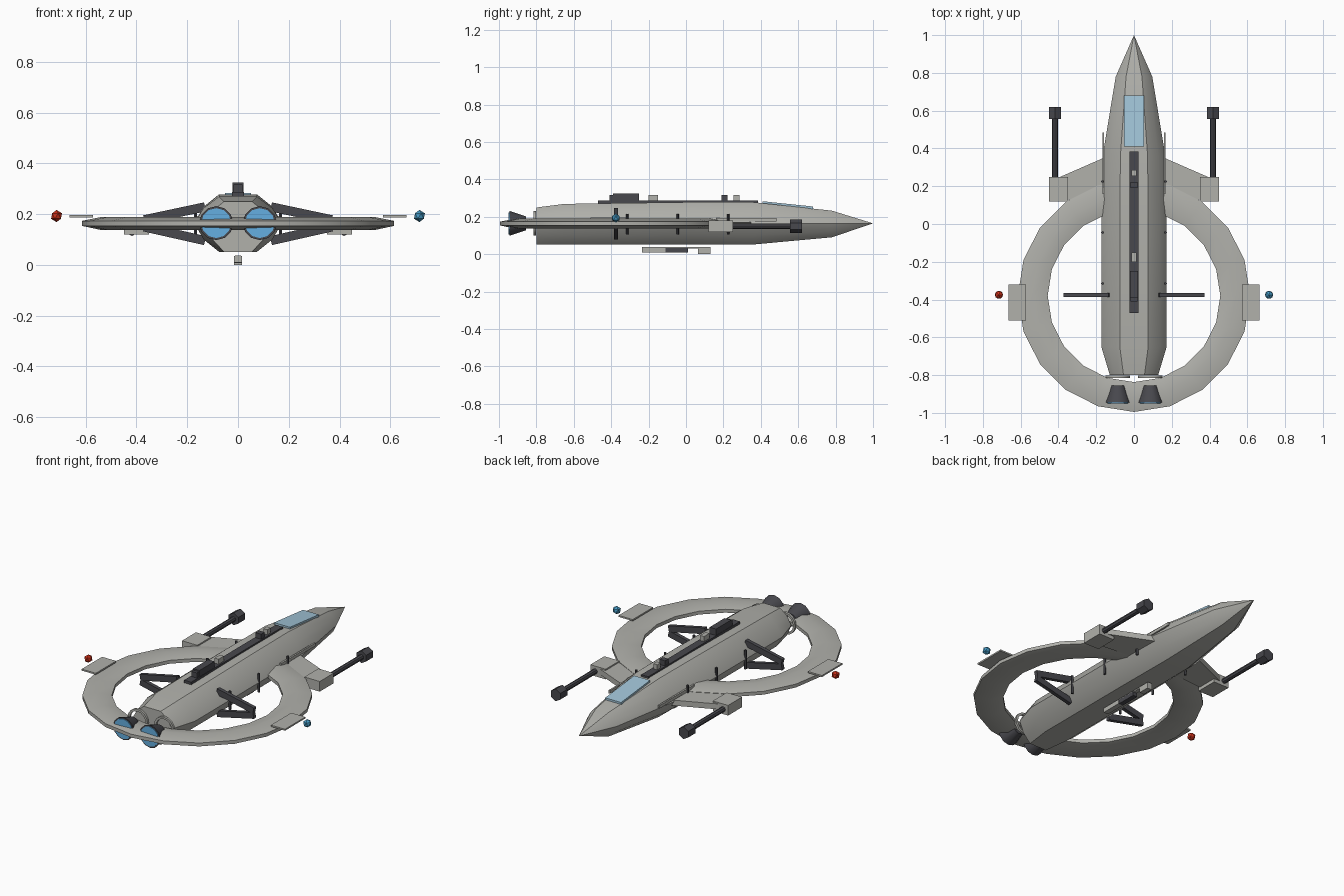
import bpy, bmesh, math
from mathutils import Vector

cube = bpy.data.objects.get("Cube")
if cube:
    bpy.data.objects.remove(cube, do_unlink=True)


def material(name, r, g, b):
    m = bpy.data.materials.new(name)
    m.use_nodes = True
    m.diffuse_color = (r, g, b, 1)
    m.node_tree.nodes["Principled BSDF"].inputs["Base Color"].default_value = (r, g, b, 1)
    return m


GREY = material("hull grey", 0.44, 0.44, 0.41)
DARK = material("dark metal", 0.065, 0.065, 0.075)
GLOW = material("engine blue", 0.13, 0.43, 0.75)
GLASS = material("canopy glass", 0.36, 0.56, 0.69)
RED = material("red light", 0.6, 0.03, 0.01)
BLUE = material("blue light", 0.06, 0.32, 0.55)
parts = []


def finish(name, bm, mat):
    bmesh.ops.recalc_face_normals(bm, faces=bm.faces)
    me = bpy.data.meshes.new(name)
    bm.to_mesh(me)
    bm.free()
    me.materials.append(mat)
    ob = bpy.data.objects.new(name, me)
    bpy.context.collection.objects.link(ob)
    parts.append(ob)
    return ob


def loft(name, rings, mat, closed=False):
    """Skin a list of equal-sized point rings; cap the ends unless closed."""
    bm = bmesh.new()
    vs = [[bm.verts.new(p) for p in ring] for ring in rings]
    n = len(vs[0])
    for i in range(len(vs) if closed else len(vs) - 1):
        a, b = vs[i], vs[(i + 1) % len(vs)]
        for j in range(n):
            k = (j + 1) % n
            bm.faces.new((a[j], a[k], b[k], b[j]))
    if not closed:
        bm.faces.new(vs[0])
        bm.faces.new(vs[-1])
    bmesh.ops.remove_doubles(bm, verts=bm.verts, dist=0.0005)
    return finish(name, bm, mat)


def box(name, x, y, z, mat):
    """Box from (min, max) pairs."""
    rings = [[(x[0], y[0], h), (x[1], y[0], h), (x[1], y[1], h), (x[0], y[1], h)] for h in z]
    return loft(name, rings, mat)


def circle(x, y, z, r, n):
    """Circle in the xz plane with a vertex at the top."""
    return [(x + r * math.sin(math.tau * i / n), y, z + r * math.cos(math.tau * i / n))
            for i in range(n)]


def bar(name, a, b, width_y, height, mat):
    """Rectangular bar between two points in an xz plane."""
    a, b = Vector(a), Vector(b)
    d = (b - a).normalized()
    up = Vector((-d.z, 0, d.x)) * height / 2
    side = Vector((0, width_y / 2, 0))
    return loft(name, [[p + up + side, p + up - side, p - up - side, p - up + side]
                       for p in (a, b)], mat)


# Hull: ten-sided section scaled along its length
MID = 0.165
half = [(0.075, 0.113), (0.135, 0.065), (0.173, 0), (0.135, -0.065), (0.075, -0.113)]
section = half + [(-x, z) for x, z in reversed(half)]
stations = [(-0.8, 0.74, 0.75, 1.0), (-0.65, 1, 0.92, 1.0), (0.0, 1, 1, 1),
            (0.36, 0.96, 1, 1), (0.78, 0.56, 0.6, 0.66), (1.0, 0.001, 0.001, 0.001)]
loft("hull", [[(x * sx, y, MID + z * (up if z > 0 else down)) for x, z in section]
              for y, sx, up, down in stations], GREY)

# Ring wing
ring_section = [(0.615, 0.174), (0.535, 0.19), (0.457, 0.174),
                (0.457, 0.154), (0.535, 0.137), (0.615, 0.154)]
loft("ring_wing", [[(r * math.sin(a), -0.38 + r * math.cos(a), z) for r, z in ring_section]
                   for a in [math.tau * i / 20 for i in range(20)]], GREY, closed=True)

# Canopy: thin tilted plate on the nose
loft("canopy", [[(-0.052, y, z), (0.052, y, z), (0.052, y, z - 0.014), (-0.052, y, z - 0.014)]
                for y, z in ((0.41, 0.283), (0.68, 0.255))], GLASS)

# Dorsal spine and its equipment
box("dorsal_spine", (-0.023, 0.023), (-0.47, 0.385), (0.265, 0.287), DARK)
box("dorsal_housing", (-0.021, 0.021), (-0.39, -0.25), (0.28, 0.325), DARK)
box("dorsal_step", (-0.018, 0.018), (-0.41, -0.38), (0.28, 0.317), DARK)
box("dorsal_sensor_rear", (-0.013, 0.013), (-0.2, -0.15), (0.28, 0.317), GREY)
box("dorsal_block", (-0.018, 0.018), (0.19, 0.222), (0.28, 0.317), DARK)
box("dorsal_sensor_front", (-0.013, 0.013), (0.255, 0.287), (0.28, 0.317), GREY)

# Belly equipment
box("belly_rail", (-0.012, 0.012), (-0.235, 0.13), (0.03, 0.038), GREY)
box("belly_box_rear", (-0.015, 0.015), (-0.235, -0.11), (0.01, 0.036), GREY)
box("belly_block", (-0.014, 0.014), (-0.11, 0.01), (0.008, 0.032), DARK)
box("belly_box_front", (-0.015, 0.015), (0.065, 0.13), (0, 0.034), GREY)

for side, s in (("left", 1), ("right", -1)):
    def span(a, b):
        return tuple(sorted((s * a, s * b)))

    # Forward wing, gun pod and gun
    plan = [(0.12, 0.365), (0.172, 0.345), (0.39, 0.25), (0.39, 0.125), (0.12, 0.15)]
    loft(side + "_wing", [[(s * x, y, z) for x, y in plan] for z in (0.14, 0.172)], GREY)
    box(side + "_gun_pod", span(0.35, 0.45), (0.12, 0.25), (0.12, 0.18), GREY)
    gx = s * 0.418
    loft(side + "_gun_barrel", [circle(gx, y, 0.15, 0.015, 8) for y in (0.24, 0.57)], DARK)
    loft(side + "_gun_muzzle", [circle(gx, y, 0.15, 0.036, 6) for y in (0.555, 0.62)], DARK)

    # Hull side rail and vertical rods
    box(side + "_side_rail", span(0.158, 0.168), (0.16, 0.485), (0.176, 0.194), GREY)
    for i, y in enumerate((-0.315, -0.045, 0.225)):
        loft(f"{side}_rod_{i + 1}", [[(x + s * 0.168, y + v, z) for x, _, v in
             [(p[0], 0, p[2]) for p in circle(0, 0, 0, 0.007, 6)]] for z in (0.105, 0.215)], DARK)

    # Converging radiator struts
    bar(side + "_upper_strut", (s * 0.13, -0.375, 0.229), (s * 0.37, -0.375, 0.178),
        0.022, 0.036, DARK)
    bar(side + "_lower_strut", (s * 0.13, -0.375, 0.096), (s * 0.37, -0.375, 0.15),
        0.022, 0.036, DARK)

    # Wingtip plate and navigation light
    box(side + "_tip_plate", span(0.572, 0.664), (-0.51, -0.32), (0.187, 0.196), GREY)
    bm = bmesh.new()
    bmesh.ops.create_icosphere(bm, subdivisions=1, radius=0.024)
    bmesh.ops.translate(bm, verts=bm.verts, vec=(s * 0.715, -0.375, 0.193))
    finish(side + "_navigation_light", bm, BLUE if s > 0 else RED)

    # Engine: collar behind the hull, flared nozzle, glowing mouth
    ex, ez = s * 0.086, 0.165
    loft(side + "_engine_collar", [circle(ex, y, ez, r, 16) for y, r in
         ((-0.802, 0.052), (-0.802, 0.065), (-0.815, 0.065), (-0.815, 0.052))],
         GREY, closed=True)
    loft(side + "_nozzle", [circle(ex, y, ez, r, 12) for y, r in
         ((-0.855, 0.037), (-0.945, 0.067))], DARK)
    loft(side + "_engine_glow", [circle(ex, y, ez, 0.059, 12) for y in (-0.94, -0.949)], GLOW)

# Smooth the gentle edges, keep the hard ones
for ob in bpy.context.selected_objects:
    ob.select_set(False)
for ob in parts:
    ob.select_set(True)
bpy.context.view_layer.objects.active = parts[0]
bpy.ops.object.shade_smooth_by_angle(angle=math.radians(29))
